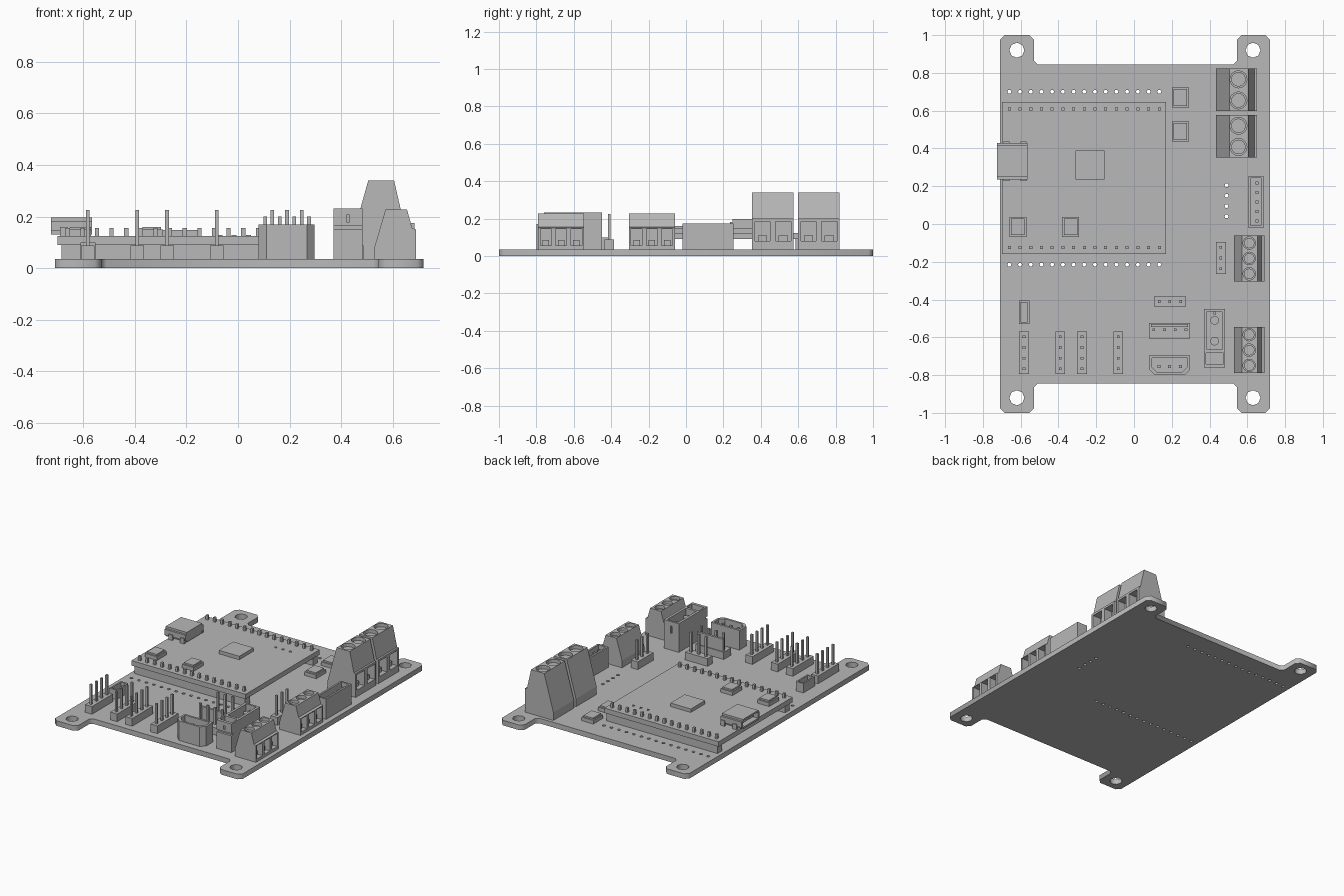
import bpy, bmesh
from math import cos, sin, pi
from mathutils import Matrix, Vector

cube = bpy.data.objects.get("Cube")
if cube:
    bpy.data.objects.remove(cube, do_unlink=True)

grey = bpy.data.materials.new("plain grey")
grey.use_nodes = True
colour = (0.48, 0.48, 0.48, 1)
grey.diffuse_color = colour
grey.node_tree.nodes["Principled BSDF"].inputs["Base Color"].default_value = colour

DECK = 0.035      # top of the main board
MODULE = 0.124    # top of the plug-in board
PITCH = 0.0567    # pin spacing


def finish(name, bm):
    bmesh.ops.recalc_face_normals(bm, faces=bm.faces)
    mesh = bpy.data.meshes.new(name)
    bm.to_mesh(mesh)
    bm.free()
    mesh.materials.append(grey)
    obj = bpy.data.objects.new(name, mesh)
    bpy.context.collection.objects.link(obj)
    return obj


def add_box(bm, x0, x1, y0, y1, z0, z1):
    m = Matrix.Translation(((x0 + x1) / 2, (y0 + y1) / 2, (z0 + z1) / 2))
    bmesh.ops.create_cube(bm, size=1, matrix=m @ Matrix.Diagonal((x1 - x0, y1 - y0, z1 - z0, 1)))


def add_rod(bm, x, y, r, z0, z1, sides=16):
    bmesh.ops.create_cone(bm, cap_ends=True, segments=sides, radius1=r, radius2=r, depth=z1 - z0,
                          matrix=Matrix.Translation((x, y, (z0 + z1) / 2)))


def add_prism(bm, points, direction):
    face = bm.faces.new([bm.verts.new(p) for p in points])
    out = bmesh.ops.extrude_face_region(bm, geom=[face], use_keep_orig=True)
    bmesh.ops.translate(bm, vec=direction, verts=[v for v in out["geom"] if isinstance(v, bmesh.types.BMVert)])


def boxes(name, *dims):
    bm = bmesh.new()
    for d in dims:
        add_box(bm, *d)
    return finish(name, bm)


def cut(obj, cutter_bm):
    cutter = finish("cutter", cutter_bm)
    mod = obj.modifiers.new("cut", "BOOLEAN")
    mod.object, mod.operation, mod.solver = cutter, "DIFFERENCE", "EXACT"
    bpy.context.view_layer.objects.active = obj
    bpy.ops.object.modifier_apply(modifier=mod.name)
    bpy.data.objects.remove(cutter, do_unlink=True)


# Main board: four tabs, mounting holes and rows of plated holes
def flat_loop(curve, points):
    spline = curve.splines.new("POLY")
    spline.points.add(len(points) - 1)
    for p, (x, y) in zip(spline.points, points):
        p.co = (x, y, 0, 1)
    spline.use_cyclic_u = True


def ring(x, y, r, sides):
    return [(x + r * cos(2 * pi * i / sides), y + r * sin(2 * pi * i / sides)) for i in range(sides)]


curve = bpy.data.curves.new("board_outline", "CURVE")
curve.dimensions, curve.fill_mode, curve.extrude = "2D", "BOTH", DECK / 2
back = [(0.72, 0.975), (0.695, 1), (0.57, 1), (0.545, 0.975), (0.545, 0.865), (0.525, 0.845),
        (-0.51, 0.845), (-0.53, 0.865), (-0.53, 0.975), (-0.555, 1), (-0.685, 1), (-0.71, 0.975)]
flat_loop(curve, back + [(x, -y) for x, y in reversed(back)])
for x in (-0.62, 0.63):
    for y in (-0.92, 0.92):
        flat_loop(curve, ring(x, y, 0.04, 8))
for i in range(15):
    for y in (0.7, -0.215):
        flat_loop(curve, ring(-0.66 + i * PITCH, y, 0.011, 6))
for i in range(4):
    flat_loop(curve, ring(0.49, 0.04 + i * 0.055, 0.011, 6))
board = bpy.data.objects.new("main_board", curve)
bpy.context.collection.objects.link(board)
curve.materials.append(grey)
board.location.z = DECK / 2
bpy.context.view_layer.objects.active = board
board.select_set(True)
bpy.ops.object.convert(target="MESH")

# Plug-in board on two header strips
boxes("module_board", (-0.70, 0.17, -0.16, 0.645, 0.09, MODULE))
for side, y in (("front", -0.125), ("back", 0.61)):
    boxes("module_strip_" + side, (-0.685, 0.16, y - 0.025, y + 0.025, DECK, 0.09))
    boxes("module_pins_" + side, *[(x - 0.008, x + 0.008, y - 0.008, y + 0.008, 0.09, 0.155)
                                   for x in (-0.66 + i * PITCH for i in range(15))])
boxes("main_chip", (-0.31, -0.155, 0.235, 0.39, MODULE, 0.148))
bm = bmesh.new()
for x in (-0.07, -0.015, 0.04):
    add_rod(bm, x, 0.515, 0.011, MODULE, MODULE + 0.005, 3)
finish("test_pads", bm)


# Small bevelled components
def component(name, x, y, z, h):
    bm = bmesh.new()
    add_box(bm, x - 0.045, x + 0.045, y - 0.053, y + 0.053, z, z + h * 0.7)
    add_box(bm, x - 0.036, x + 0.036, y - 0.044, y + 0.044, z + h * 0.7, z + h)
    finish(name, bm)


component("button_left", -0.615, -0.015, MODULE, 0.036)
component("button_right", -0.335, -0.015, MODULE, 0.036)
component("regulator_back", 0.245, 0.67, DECK, 0.035)
component("regulator_front", 0.245, 0.49, DECK, 0.035)

# Cable socket with an open mouth
bm = bmesh.new()
add_box(bm, -0.725, -0.565, 0.235, 0.43, 0.13, 0.197)
bmesh.ops.bevel(bm, geom=[e for e in bm.edges if abs(e.verts[0].co.x - e.verts[1].co.x) > 0.1],
                offset=0.014, segments=2, affect="EDGES")
socket = finish("cable_socket", bm)
bm = bmesh.new()
add_box(bm, -0.75, -0.62, 0.25, 0.415, 0.142, 0.186)
cut(socket, bm)
boxes("cable_socket_tongue", (-0.705, -0.61, 0.275, 0.39, 0.158, 0.17))
boxes("cable_socket_feet", *[(x, x + 0.03, y, y + 0.012, MODULE - 0.01, 0.16)
                             for x in (-0.69, -0.6) for y in (0.228, 0.425)])


# Screw terminal blocks: profile swept along y, wire openings on +x, screw wells on top
def terminal(name, profile, y0, y1, count, screw_x, r, z_open):
    bm = bmesh.new()
    add_prism(bm, [(x, y0, z) for x, z in profile], Vector((0, y1 - y0, 0)))
    body = finish(name, bm)
    right, top = max(p[0] for p in profile), max(p[1] for p in profile)
    step = (y1 - y0) / count
    holes, screws = bmesh.new(), bmesh.new()
    for i in range(count):
        y = y0 + step * (i + 0.5)
        w = step * 0.36
        add_box(holes, right - 0.06, right + 0.05, y - w, y + w, *z_open)
        add_rod(holes, screw_x, y, r, top - 0.035, top + 0.05)
        add_rod(screws, screw_x, y, r * 0.85, top - 0.04, top - 0.02)
        add_box(screws, right - 0.065, right - 0.03, y - w * 0.6, y + w * 0.6, z_open[0] - 0.005, z_open[0] + 0.03)
    cut(body, holes)
    finish(name + "_screws", screws)


big = [(0.435, DECK), (0.435, 0.09), (0.505, 0.34), (0.605, 0.34), (0.637, 0.2), (0.65, 0.2), (0.65, DECK)]
small = [(0.53, DECK), (0.53, 0.085), (0.572, 0.228), (0.655, 0.228), (0.675, 0.155), (0.69, 0.15), (0.69, DECK)]
terminal("power_terminal_back", big, 0.598, 0.822, 2, 0.553, 0.045, (0.08, 0.185))
terminal("power_terminal_front", big, 0.352, 0.576, 2, 0.553, 0.045, (0.08, 0.185))
terminal("signal_terminal_back", small, -0.305, -0.06, 3, 0.61, 0.033, (0.055, 0.145))
terminal("signal_terminal_front", small, -0.79, -0.545, 3, 0.61, 0.033, (0.055, 0.145))


# Pin headers along x or y
def header(name, x, y, count, along_x=False):
    half = count * PITCH / 2
    hx, hy = (half, 0.026) if along_x else (0.026, half)
    boxes(name, (x - hx, x + hx, y - hy, y + hy, DECK, 0.088))
    pins = []
    for i in range(count):
        d = (i - (count - 1) / 2) * PITCH
        px, py = (x + d, y) if along_x else (x, y + d)
        pins.append((px - 0.007, px + 0.007, py - 0.007, py + 0.007, 0.08, 0.225))
    boxes(name + "_pins", *pins)


for i, x in enumerate((-0.582, -0.39, -0.275, -0.083)):
    header("pin_header_%d" % (i + 1), x, -0.682, 4)
header("pin_header_right", 0.46, -0.18, 3)
header("pin_header_cross", 0.19, -0.41, 3, True)


# Open shrouded sockets
def shroud(name, x0, x1, y0, y1, top, wall, floor, pins, chamfer=0):
    bm, hole = bmesh.new(), bmesh.new()

    def shape(target, a, z0, z1):
        c = chamfer
        pts = [(x0 + a + c, y0 + a), (x1 - a - c, y0 + a), (x1 - a, y0 + a + c),
               (x1 - a, y1 - a), (x0 + a, y1 - a), (x0 + a, y0 + a + c)]
        if not c:
            pts = [pts[0], pts[1], pts[3], pts[4]]
        add_prism(target, [(x, y, z0) for x, y in pts], Vector((0, 0, z1 - z0)))

    shape(bm, 0, DECK, top)
    shape(hole, wall, floor, top + 0.05)
    body = finish(name, bm)
    cut(body, hole)
    if pins:
        boxes(name + "_pins", *[(x - 0.008, x + 0.008, y - 0.008, y + 0.008, floor - 0.01, top - 0.02)
                                for x, y in pins])
    return body


shroud("tall_socket", 0.605, 0.685, -0.02, 0.255, 0.175, 0.012, 0.07,
       [(0.65, 0.017 + i * 0.05) for i in range(5)])
shroud("front_socket", 0.08, 0.297, -0.80, -0.695, 0.17, 0.014, 0.07,
       [(0.132 + i * 0.057, -0.755) for i in range(3)], 0.03)
shroud("side_socket", -0.61, -0.553, -0.53, -0.405, 0.1, 0.01, 0.06, [])

# Latched connector with a back plate and four pins
boxes("latch_header", (0.08, 0.297, -0.605, -0.525, DECK, 0.085), (0.09, 0.287, -0.545, -0.53, 0.08, 0.17))
boxes("latch_header_pins", *[(x - 0.007, x + 0.007, -0.567, -0.553, 0.08, 0.2)
                             for x in (0.105 + i * PITCH for i in range(4))])

# Battery connector with two round contacts, a latch pocket and a grooved front
bm = bmesh.new()
add_box(bm, 0.37, 0.483, -0.76, -0.45, DECK, 0.232)
battery = finish("battery_connector", bm)
bm = bmesh.new()
add_box(bm, 0.387, 0.466, -0.665, -0.463, 0.1, 0.3)
add_box(bm, 0.38, 0.473, -0.74, -0.682, 0.19, 0.3)
add_box(bm, 0.3, 0.55, -0.8, -0.745, 0.15, 0.165)
add_box(bm, 0.42, 0.433, -0.48, -0.4, 0.15, 0.2)
add_box(bm, 0.42, 0.433, -0.8, -0.75, 0.178, 0.205)
cut(battery, bm)
bm = bmesh.new()
for y in (-0.51, -0.62):
    add_rod(bm, 0.427, y, 0.023, 0.09, 0.2)
finish("battery_contacts", bm)
